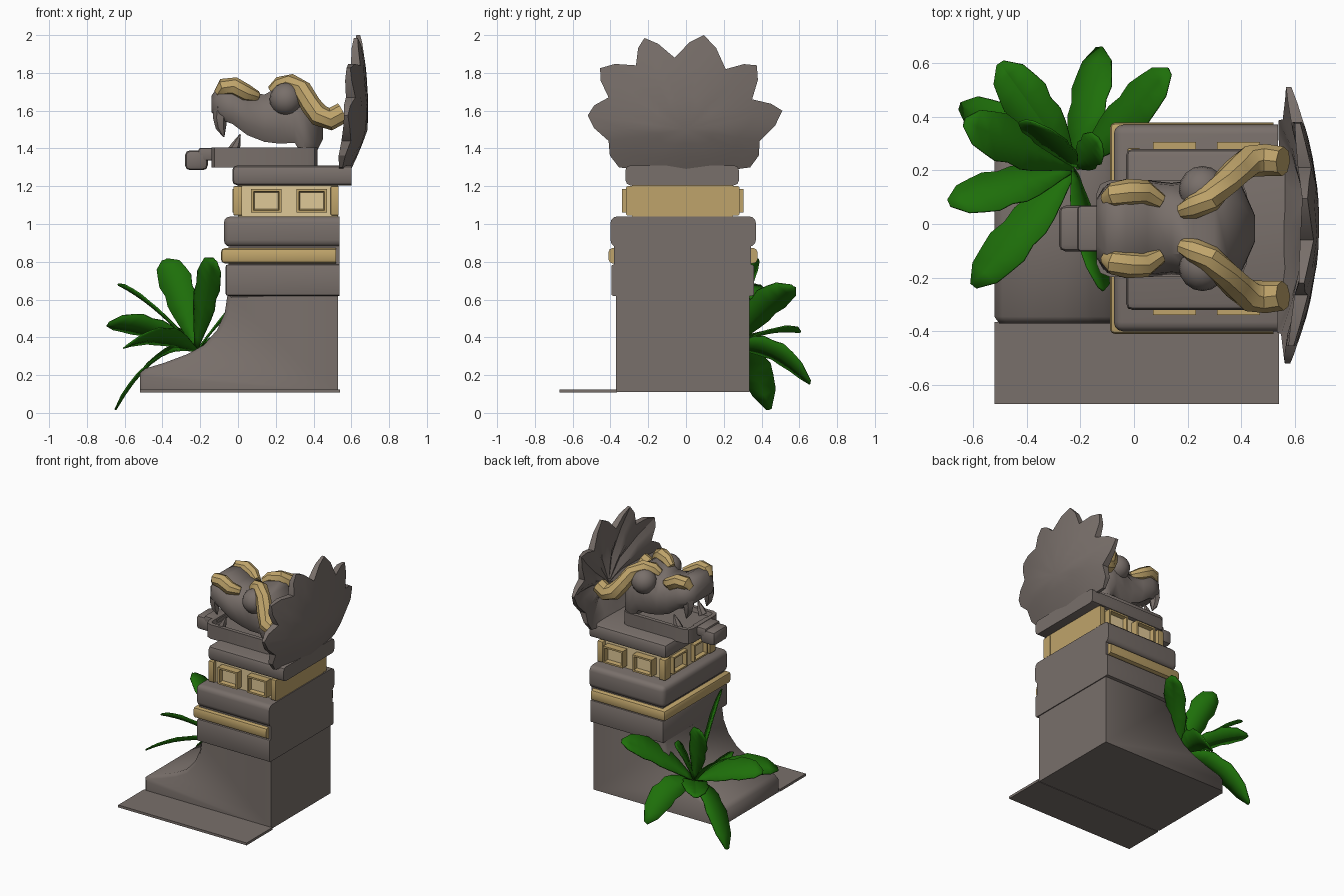
import bpy, bmesh, math
from mathutils import Vector, Matrix

if "Cube" in bpy.data.objects:
    bpy.data.objects.remove(bpy.data.objects["Cube"], do_unlink=True)


def material(name, rgb):
    m = bpy.data.materials.new(name)
    m.use_nodes = True
    m.diffuse_color = (*rgb, 1)
    m.node_tree.nodes["Principled BSDF"].inputs["Base Color"].default_value = (*rgb, 1)
    return m


STONE = material("grey stone", (0.19, 0.16, 0.145))
GOLD = material("aged gold", (0.52, 0.37, 0.145))
PALE = material("pale gold", (0.74, 0.58, 0.31))
LEAF = material("leaf green", (0.013, 0.16, 0.003))
MID = -0.017  # the statue's mirror plane in y


def finish(name, bm, mats, smooth=35):
    bmesh.ops.recalc_face_normals(bm, faces=bm.faces)
    me = bpy.data.meshes.new(name)
    bm.to_mesh(me)
    bm.free()
    for m in mats:
        me.materials.append(m)
    ob = bpy.data.objects.new(name, me)
    bpy.context.collection.objects.link(ob)
    if smooth:
        bpy.ops.object.select_all(action='DESELECT')
        ob.select_set(True)
        bpy.context.view_layer.objects.active = ob
        bpy.ops.object.shade_smooth_by_angle(angle=math.radians(smooth))
    return ob


def box_mesh(lo, hi):
    bm = bmesh.new()
    bmesh.ops.create_cube(bm, size=1)
    for v in bm.verts:
        v.co = [l + (h - l) * (c + 0.5) for c, l, h in zip(v.co, lo, hi)]
    return bm


def box(name, x, y, z, mats, bevel=0.0, segments=2, flat_back=True):
    bm = box_mesh((x[0], y[0], z[0]), (x[1], y[1], z[1]))
    if bevel:
        edges = [e for e in bm.edges
                 if not (flat_back and all(v.co.x > x[1] - 0.001 for v in e.verts))]
        bmesh.ops.bevel(bm, geom=edges, offset=bevel, segments=segments,
                        profile=0.5, affect='EDGES')
    return finish(name, bm, mats)


def loft(name, rings, mat, smooth=40):
    bm = bmesh.new()
    loops = [[bm.verts.new(p) for p in r] for r in rings]
    n = len(loops[0])
    for a, b in zip(loops, loops[1:]):
        for i in range(n):
            j = (i + 1) % n
            bm.faces.new((a[i], a[j], b[j], b[i]))
    bm.faces.new(loops[0])
    bm.faces.new(loops[-1])
    return finish(name, bm, [mat], smooth)


def tube(name, path, radii, mat, sides=8):
    pts = [Vector(p) for p in path]
    rings = []
    for i, p in enumerate(pts):
        d = (pts[min(i + 1, len(pts) - 1)] - pts[max(i - 1, 0)]).normalized()
        u = d.cross(Vector((0, 1, 0))).normalized()
        w = d.cross(u)
        rings.append([p + radii[i] * (u * math.cos(a) + w * math.sin(a))
                      for a in (math.tau * k / sides for k in range(sides))])
    return loft(name, rings, mat)


# Ground strip and boot-shaped base with softened side edges
box("ground_strip", (-0.52, 0.54), (-0.67, -0.365), (0.107, 0.125), [STONE])
boot = [(-0.52, 0.11), (-0.52, 0.21), (-0.49, 0.235), (-0.39, 0.265), (-0.27, 0.31),
        (-0.18, 0.36), (-0.11, 0.44), (-0.07, 0.53), (-0.055, 0.63), (0.53, 0.63), (0.53, 0.11)]
rings = []
for y, soft in ((-0.37, 0.018), (-0.345, 0), (0.31, 0), (0.335, 0.018)):
    rings.append([(x + soft, y, max(z - soft, 0.11)) if x < 0 else (x, y, z) for x, z in boot])
loft("base", rings, STONE, 60)

# Stacked blocks and the gold band
box("lower_block", (-0.065, 0.537), (-0.395, 0.36), (0.62, 0.785), [STONE], 0.01)
box("block_core", (-0.05, 0.537), (-0.38, 0.345), (0.77, 0.9), [STONE])
box("gold_band", (-0.09, 0.52), (-0.41, 0.378), (0.792, 0.872), [GOLD], 0.02)
box("upper_block", (-0.075, 0.537), (-0.40, 0.37), (0.88, 1.04), [STONE], 0.035, 3)

# Gold collar, paler on the decorated sides
collar = box("collar", (0.0, 0.53), (-0.285, 0.25), (1.03, 1.21), [GOLD, PALE])
for f in collar.data.polygons:
    f.material_index = 0 if f.normal.x > 0.5 else 1


def frame(name, lo, hi, out):
    bm = box_mesh(lo, hi)
    bm.normal_update()
    face = max(bm.faces, key=lambda f: f.normal.dot(Vector(out)))
    bmesh.ops.inset_region(bm, faces=[face], thickness=0.018, depth=0)
    bmesh.ops.inset_region(bm, faces=[face], thickness=0.008, depth=-0.03)
    face.material_index = 1
    finish(name, bm, [GOLD, PALE], 0)


for s, side in ((-1, "right"), (1, "left")):
    for k, (x0, x1) in enumerate(((0.07, 0.23), (0.31, 0.47))):
        ys = sorted((MID + s * 0.25, MID + s * 0.322))
        frame(f"{side}_window_{k}", (x0, ys[0], 1.06), (x1, ys[1], 1.185), (0, s, 0))
    ys = sorted((MID + s * 0.04, MID + s * 0.2))
    frame(f"{side}_front_window", (-0.03, ys[0], 1.06), (0.03, ys[1], 1.185), (-1, 0, 0))
    for k, (x0, x1) in enumerate(((-0.025, 0.02), (0.49, 0.532))):
        ys = sorted((MID + s * 0.23, MID + s * 0.30))
        box(f"{side}_collar_post_{k}", (x0, x1), ys, (1.045, 1.2), [GOLD], 0.008)
box("top_slab", (-0.03, 0.6), (-0.32, 0.28), (1.205, 1.31), [STONE], 0.025)

# Lower jaw: tray with a raised rim, and a curled chin
bm = box_mesh((-0.14, MID - 0.18, 1.3), (0.42, MID + 0.18, 1.405))
bmesh.ops.bevel(bm, geom=[e for e in bm.edges if abs(e.verts[0].co.z - e.verts[1].co.z) > 0.05],
                offset=0.05, segments=2, affect='EDGES', profile=0.5)
bm.normal_update()
top = max(bm.faces, key=lambda f: f.normal.z)
bmesh.ops.inset_region(bm, faces=[top], thickness=0.03, depth=0)
bmesh.ops.inset_region(bm, faces=[top], thickness=0.01, depth=-0.03)
finish("lower_jaw", bm, [STONE])
box("chin", (-0.28, -0.16), (MID - 0.085, MID + 0.085), (1.285, 1.39), [STONE], 0.025, 2, False)
box("chin_bridge", (-0.21, -0.1), (MID - 0.085, MID + 0.085), (1.335, 1.402), [STONE], 0.012)

# Upper head: rounded sections along x as (x, bottom, top, half width)
sections = [(-0.14, 1.59, 1.68, 0.11), (-0.10, 1.555, 1.74, 0.165), (-0.03, 1.53, 1.745, 0.185),
            (0.05, 1.47, 1.70, 0.18), (0.14, 1.435, 1.685, 0.17), (0.22, 1.425, 1.73, 0.18),
            (0.30, 1.43, 1.74, 0.19), (0.35, 1.35, 1.71, 0.19), (0.40, 1.35, 1.65, 0.165),
            (0.45, 1.45, 1.57, 0.05)]
rings = []
for x, b, t, w in sections:
    outline = [(-0.8, b), (0.8, b), (1, b * 0.75 + t * 0.25), (0.95, b * 0.35 + t * 0.65),
               (0.55, t), (-0.55, t), (-0.95, b * 0.35 + t * 0.65), (-1, b * 0.75 + t * 0.25)]
    rings.append([(x, MID + w * u, z) for u, z in outline])
loft("upper_head", rings, STONE, 50)

# Paired face parts
for s, side in ((-1, "right"), (1, "left")):
    def mir(pts):
        return [(x, MID + s * y, z) for x, y, z in pts]
    bm = bmesh.new()
    bmesh.ops.create_uvsphere(bm, u_segments=16, v_segments=10, radius=0.088)
    bmesh.ops.translate(bm, verts=bm.verts, vec=(0.255, MID + s * 0.145, 1.66))
    finish(f"{side}_eye", bm, [STONE], 60)
    tube(f"{side}_brow", mir([(0.18, 0.065, 1.705), (0.22, 0.08, 1.735), (0.28, 0.11, 1.745),
                              (0.34, 0.17, 1.71), (0.385, 0.215, 1.63), (0.43, 0.25, 1.575),
                              (0.49, 0.255, 1.555), (0.555, 0.25, 1.59)]),
         [0.03, 0.045, 0.05, 0.052, 0.055, 0.06, 0.06, 0.055], GOLD)
    tube(f"{side}_nostril", mir([(-0.105, 0.11, 1.69), (-0.075, 0.125, 1.725),
                                 (-0.02, 0.135, 1.728), (0.04, 0.135, 1.695), (0.1, 0.10, 1.675)]),
         [0.025, 0.047, 0.05, 0.047, 0.03], GOLD)
    tube(f"{side}_upper_fang", mir([(-0.085, 0.115, 1.62), (-0.095, 0.12, 1.56),
                                    (-0.09, 0.12, 1.51), (-0.075, 0.12, 1.46)]),
         [0.045, 0.038, 0.028, 0.003], STONE, 6)
    tube(f"{side}_lower_fang", mir([(-0.03, 0.14, 1.38), (-0.01, 0.14, 1.42), (0.012, 0.14, 1.475)]),
         [0.032, 0.024, 0.003], STONE, 6)

# Feathered crest: a bowl-shaped fan, tips alternating with valleys (y, z)
fan = [(-0.355, 1.3), (-0.41, 1.44), (-0.52, 1.575), (-0.41, 1.67), (-0.455, 1.825),
       (-0.265, 1.84), (-0.22, 1.985), (-0.06, 1.88), (0.095, 2.0), (0.21, 1.82),
       (0.375, 1.84), (0.35, 1.66), (0.51, 1.6), (0.39, 1.44), (0.34, 1.3), (0.0, 1.29)]
hub = Vector((0.0, 1.5))
outline = []
for i, p in enumerate(fan):
    a, b = Vector(p), Vector(fan[(i + 1) % len(fan)])
    outline.append((a, 0.02 if i % 2 == 0 else 0.05))
    m = (a + b) / 2
    outline.append((m + (m - hub).normalized() * 0.022, 0.035))


def back_x(p):
    up = p.y - 1.6
    return 0.69 - 0.4 * p.x ** 2 - (0.25 if up > 0 else 0.4) * up ** 2 - 0.25 * max(0, 1.5 - p.y)


bm = bmesh.new()
layers = []
for front in (0, 1):
    centre = bm.verts.new((back_x(hub) - 0.05 * front, hub.x, hub.y))
    loops = []
    for t in (0.35, 0.7, 1.0):
        loop = []
        for p, depth in outline:
            q = hub.lerp(p, t)
            loop.append(bm.verts.new((back_x(q) - front * depth, q.x, q.y)))
        loops.append(loop)
    n = len(outline)
    for i in range(n):
        j = (i + 1) % n
        bm.faces.new((centre, loops[0][i], loops[0][j]))
        for a, b in zip(loops, loops[1:]):
            bm.faces.new((a[i], a[j], b[j], b[i]))
    layers.append(loops[-1])
for i in range(n):
    j = (i + 1) % n
    bm.faces.new((layers[0][i], layers[0][j], layers[1][j], layers[1][i]))
finish("feather_crest", bm, [STONE], 30)

# Plant: arched, creased, notched leaves from one root, as (tip, roll in degrees)
root = Vector((-0.22, 0.21, 0.33))
widths = (0.012, 0.03, 0.052, 0.072, 0.085, 0.078, 0.092, 0.08, 0.066, 0.015)
leaves = [((-0.13, 0.66, 0.16), 40), ((0.13, 0.57, 0.67), 35), ((-0.5, 0.6, 0.43), 8),
          ((-0.65, 0.44, 0.02), 20), ((-0.69, 0.08, 0.47), -35), ((-0.6, -0.23, 0.35), -30),
          ((-0.12, -0.24, 0.81), 60), ((-0.39, 0.38, 0.81), 60), ((-0.63, 0.38, 0.68), -15),
          ((-0.13, 0.31, 0.62), 20)]
for k, (tip, roll) in enumerate(leaves):
    tip = Vector(tip)
    bend = root.lerp(tip, 0.5) + Vector((0, 0, 0.07 + 0.35 * max(0, 0.45 - tip.z)))
    flat = Vector((tip.x - root.x, tip.y - root.y, 0)).normalized()
    turn = Matrix.Rotation(-math.radians(roll), 3, tip - root)
    across = turn @ flat.cross(Vector((0, 0, 1)))
    size = min(1.0, (tip - root).length / 0.45)
    bm = bmesh.new()
    rows = []
    for i, w in enumerate(widths):
        t = i / (len(widths) - 1)
        c = root * (1 - t) ** 2 + bend * 2 * t * (1 - t) + tip * t * t
        lift = Vector((0, 0, w * 0.2))
        rows.append([bm.verts.new(c + across * w * size * u + lift * abs(u)) for u in (-1, 0, 1)])
    for a, b in zip(rows, rows[1:]):
        for u in (0, 1):
            bm.faces.new((a[u], a[u + 1], b[u + 1], b[u]))
    leaf = finish(f"leaf_{k}", bm, [LEAF], 20)
    leaf.modifiers.new("thickness", 'SOLIDIFY').thickness = 0.008
